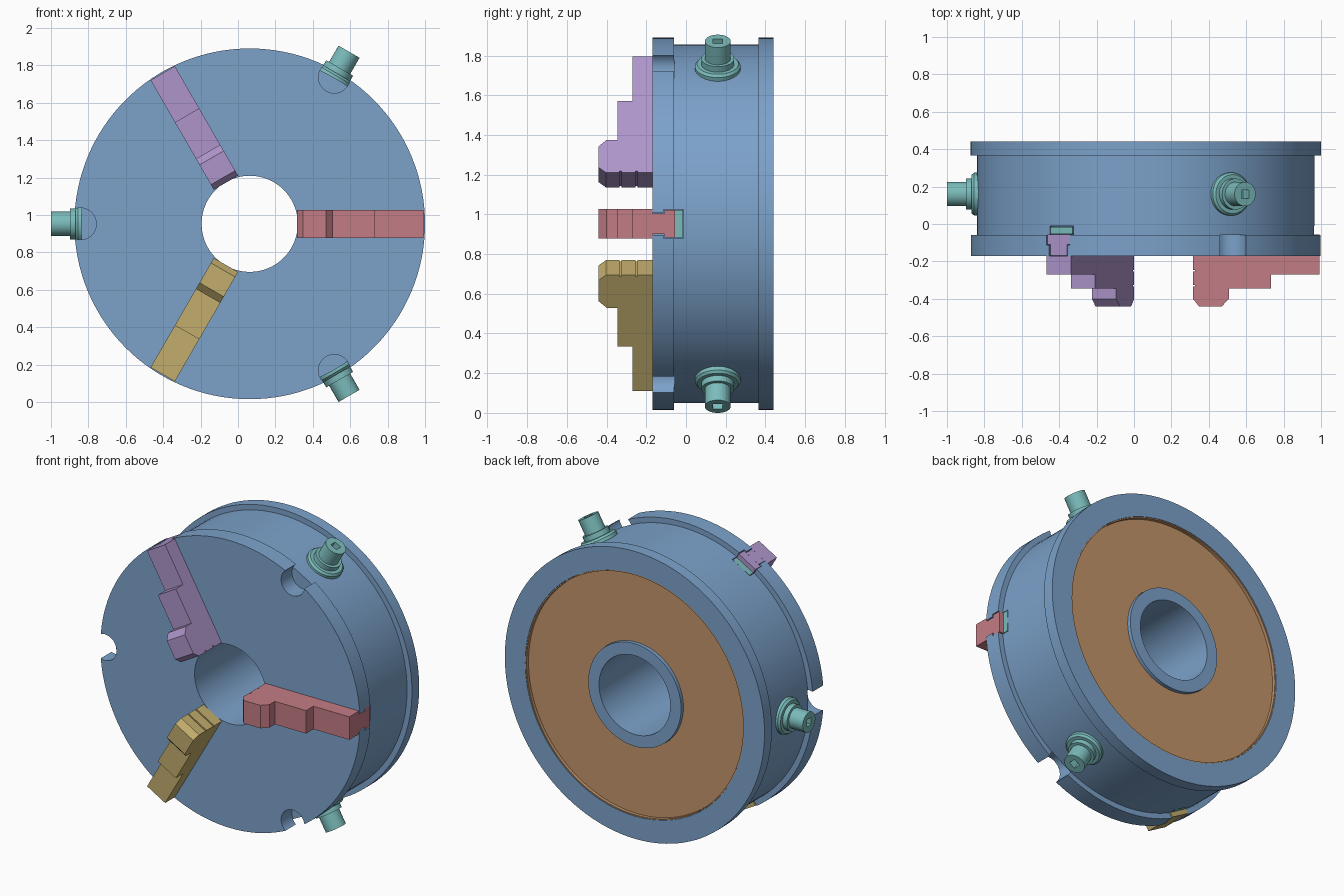
import bpy
import bmesh
from math import cos, sin, tau, radians
from mathutils import Matrix

cube = bpy.data.objects.get("Cube")
if cube:
    bpy.data.objects.remove(cube, do_unlink=True)

CENTRE = Matrix.Translation((0.0625, 0, 0.9525))
FACE = -0.17      # front face of the body
BACK = 0.44


def material(name, r, g, b):
    mat = bpy.data.materials.new(name)
    mat.use_nodes = True
    mat.diffuse_color = (r, g, b, 1)
    mat.node_tree.nodes["Principled BSDF"].inputs["Base Color"].default_value = (r, g, b, 1)
    return mat


BLUE = material("steel blue", 0.2, 0.36, 0.59)
TEAL = material("teal", 0.2, 0.5, 0.5)
ORANGE = material("orange brown", 0.55, 0.3, 0.145)
RED = material("dusty red", 0.55, 0.2, 0.235)
PURPLE = material("lilac", 0.42, 0.3, 0.59)
YELLOW = material("ochre", 0.54, 0.42, 0.155)


def around(degrees):
    """Local x becomes the radial direction, y stays the axis."""
    return CENTRE @ Matrix.Rotation(-radians(degrees), 4, 'Y')


def finish(bm, name, mat, matrix):
    bmesh.ops.remove_doubles(bm, verts=bm.verts, dist=1e-5)
    bmesh.ops.recalc_face_normals(bm, faces=bm.faces)
    bm.transform(matrix)
    mesh = bpy.data.meshes.new(name)
    bm.to_mesh(mesh)
    bm.free()
    obj = bpy.data.objects.new(name, mesh)
    bpy.context.collection.objects.link(obj)
    if mat:
        mesh.materials.append(mat)
    return obj


def lathe(name, profile, mat, matrix, steps=96):
    """Closed (radius, y) profile turned about y."""
    bm = bmesh.new()
    rings = []
    for i in range(steps):
        a = tau * i / steps
        rings.append([bm.verts.new((r * cos(a), y, r * sin(a))) for r, y in profile])
    n = len(profile)
    for i in range(steps):
        a, b = rings[i], rings[(i + 1) % steps]
        for j in range(n):
            k = (j + 1) % n
            if profile[j][0] == 0 and profile[k][0] == 0:
                continue
            corners = [a[j], a[k], b[k], b[j]]
            if profile[j][0] == 0:
                corners.remove(b[j])
            if profile[k][0] == 0:
                corners.remove(b[k])
            bm.faces.new(corners)
    return finish(bm, name, mat, matrix)


def prism(bm, outline, width):
    """Extrude an (x, y) outline symmetrically along z."""
    low = [bm.verts.new((x, y, -width / 2)) for x, y in outline]
    high = [bm.verts.new((x, y, width / 2)) for x, y in outline]
    bm.faces.new(low)
    bm.faces.new(high[::-1])
    for i in range(len(low)):
        j = (i + 1) % len(low)
        bm.faces.new((low[i], high[i], high[j], low[j]))


def rect(x0, x1, y0, y1):
    return [(x0, y0), (x1, y0), (x1, y1), (x0, y1)]


def block(name, x0, x1, y0, y1, width, mat, matrix):
    bm = bmesh.new()
    prism(bm, rect(x0, x1, y0, y1), width)
    return finish(bm, name, mat, matrix)


def cut(obj, cutters):
    bpy.context.view_layer.objects.active = obj
    for cutter in cutters:
        cutter.hide_render = True
        mod = obj.modifiers.new("cut", 'BOOLEAN')
        mod.operation = 'DIFFERENCE'
        mod.solver = 'EXACT'
        mod.object = cutter
        bpy.ops.object.modifier_apply(modifier=mod.name)
        bpy.data.objects.remove(cutter, do_unlink=True)


def smooth(obj):
    bpy.ops.object.select_all(action='DESELECT')
    obj.select_set(True)
    bpy.context.view_layer.objects.active = obj
    bpy.ops.object.shade_smooth_by_angle(angle=radians(30))


# Body: two rims, recessed waist, bore and rear recess
body = lathe("chuck_body", [
    (0.257, FACE), (0.9375, FACE), (0.9375, -0.06), (0.9025, -0.06),
    (0.9025, 0.365), (0.9375, 0.365), (0.9375, BACK), (0.79, BACK),
    (0.79, 0.39), (0.335, 0.39), (0.335, BACK), (0.257, BACK)], BLUE, CENTRE, 128)

cutters = []
for angle in (0, 120, 240):
    # Stepped guide slot for each jaw
    m = around(angle)
    cutters.append(block("slot_neck", 0.3, 1, -0.2, -0.1, 0.112, None, m))
    cutters.append(block("slot_wide", 0.3, 1, -0.113, -0.012, 0.146, None, m))
    # Round clearance notch in the front rim
    m = around(angle + 60) @ Matrix.Translation((0.905, 0, 0))
    cutters.append(lathe("notch", [(0, -0.2), (0.085, -0.2), (0.085, -0.058), (0, -0.058)],
                         None, m, 40))
cut(body, cutters)
smooth(body)

# Rear cover with a shallow raised lip
cover = lathe("rear_cover", [
    (0.336, 0.385), (0.789, 0.385), (0.789, 0.438), (0.782, 0.438),
    (0.782, 0.417), (0.336, 0.417)], ORANGE, CENTRE, 128)
smooth(cover)

# Jaw side profile: inner gripping face with grooves, then three steps
jaw_outline = [(0.254, FACE)]
for y in (-0.25, -0.33):
    jaw_outline += [(0.254, y + 0.005), (0.264, y + 0.005), (0.264, y - 0.005), (0.254, y - 0.005)]
jaw_outline += [(0.254, -0.402), (0.285, -0.44), (0.407, -0.44), (0.445, -0.4),
                (0.445, -0.345), (0.67, -0.345), (0.67, -0.27), (0.93, -0.27), (0.93, FACE)]

for label, angle, mat in (("left", 0, RED), ("upper_right", 120, PURPLE),
                          ("lower_right", 240, YELLOW)):
    bm = bmesh.new()
    prism(bm, jaw_outline, 0.15)
    prism(bm, rect(0.304, 0.93, FACE + 0.0005, -0.109), 0.104)
    prism(bm, rect(0.304, 0.93, -0.1085, -0.055), 0.138)
    finish(bm, label + "_jaw", mat, around(angle))
    block(label + "_jaw_rack", 0.304, 0.9, -0.0545, -0.015, 0.138, TEAL, around(angle))

# Drive pinions: flange, collar, stub and square key socket
for label, angle in (("upper_left", 60), ("right", 180), ("lower_left", 300)):
    m = around(angle) @ Matrix.Translation((0, 0.16, 0))
    pinion = lathe(label + "_pinion", [
        (0, 0.87), (0.115, 0.87), (0.115, 0.917), (0.104, 0.93), (0.083, 0.93),
        (0.083, 0.962), (0.065, 0.962), (0.065, 1.0625), (0, 1.0625)],
        TEAL, m @ Matrix.Rotation(radians(-90), 4, 'Z'), 48)
    cut(pinion, [block("socket", 1.0, 1.1, -0.023, 0.023, 0.046, None, m)])
    smooth(pinion)
